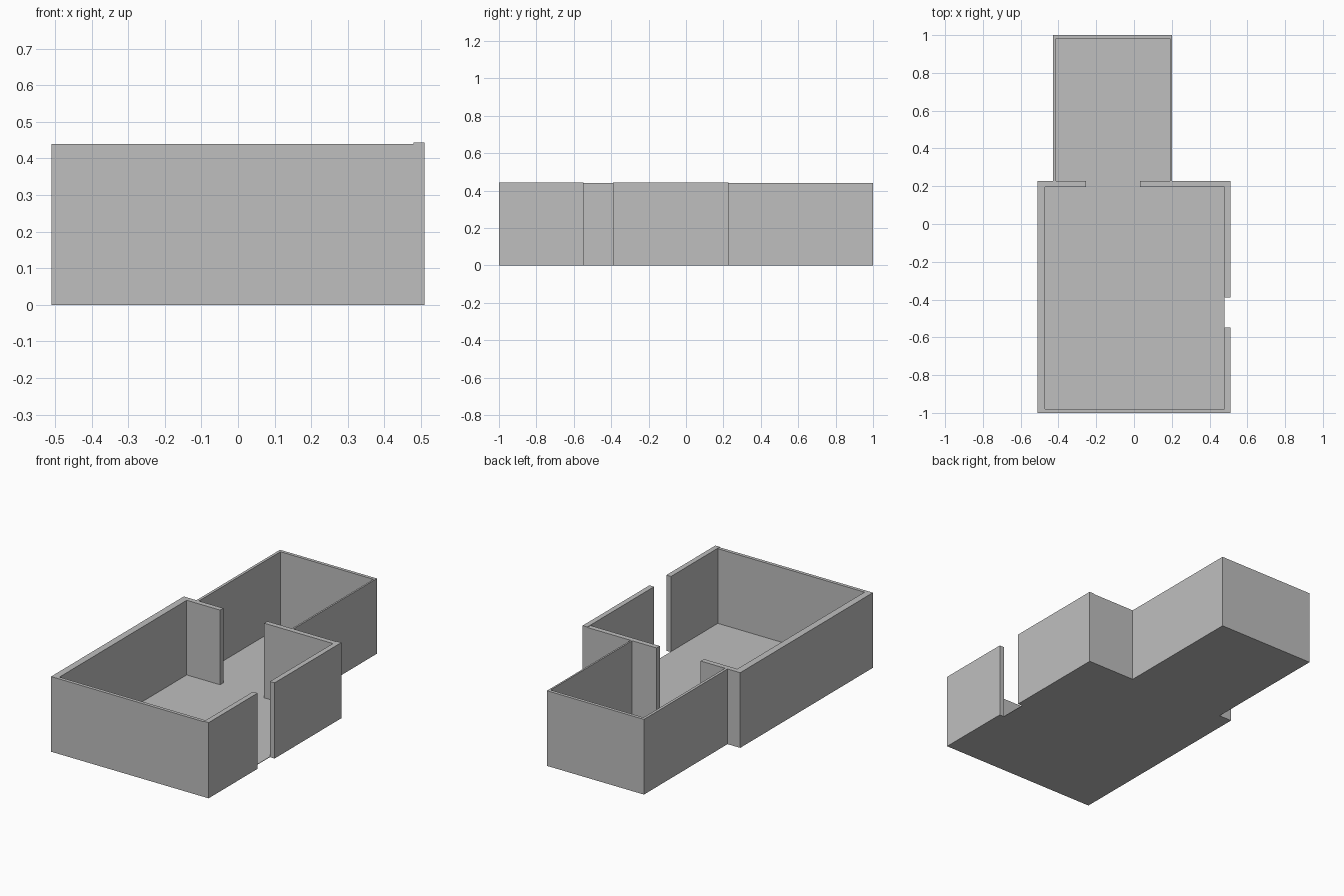
import bpy
import bmesh

cube = bpy.data.objects.get("Cube")
if cube:
    bpy.data.objects.remove(cube, do_unlink=True)

grey = bpy.data.materials.new("plain_grey")
grey.use_nodes = True
grey.diffuse_color = (0.52, 0.52, 0.52, 1)
grey.node_tree.nodes["Principled BSDF"].inputs["Base Color"].default_value = grey.diffuse_color


def extrude_plan(name, outline, height):
    """Raise a flat plan outline from the ground to the given height."""
    bm = bmesh.new()
    face = bm.faces.new([bm.verts.new((x, y, 0)) for x, y in outline])
    raised = bmesh.ops.extrude_face_region(bm, geom=[face], use_keep_orig=True)
    for v in raised["geom"]:
        if isinstance(v, bmesh.types.BMVert):
            v.co.z = height
    bmesh.ops.recalc_face_normals(bm, faces=bm.faces)
    mesh = bpy.data.meshes.new(name)
    bm.to_mesh(mesh)
    bm.free()
    mesh.materials.append(grey)
    obj = bpy.data.objects.new(name, mesh)
    bpy.context.collection.objects.link(obj)
    return obj


def wall(name, x0, x1, y0, y1, height=0.44):
    return extrude_plan(name, [(x0, y0), (x1, y0), (x1, y1), (x0, y1)], height)


# Key plan lines
OUT, IN_R, IN_L = 0.51, 0.48, -0.47        # main room sides
STEP_IN, STEP_OUT = 0.197, 0.227           # dividing wall
FRONT_IN, BACK_IN = -0.98, 0.981
GAP_R, GAP_L = -0.254, 0.032               # opening between rooms
SMALL = (-0.428, -0.412, 0.19, 0.2)        # small room side walls

# Main room
wall("front_wall", -OUT, IN_R, -1, FRONT_IN)
wall("main_right_wall", -OUT, IN_L, FRONT_IN, STEP_OUT)
wall("main_left_wall_front", IN_R, OUT, -1, -0.547, 0.443)
wall("main_left_wall_back", IN_R, OUT, -0.39, STEP_OUT, 0.443)
wall("dividing_wall_right", IN_L, GAP_R, STEP_IN, STEP_OUT)
wall("dividing_wall_left", GAP_L, IN_R, STEP_IN, STEP_OUT)

# Small back room
wall("small_right_wall", SMALL[0], SMALL[1], STEP_OUT, BACK_IN)
wall("small_left_wall", SMALL[2], SMALL[3], STEP_OUT, BACK_IN)
wall("back_wall", SMALL[0], SMALL[3], BACK_IN, 1)

# Thin floor through both rooms and the opening
extrude_plan("floor", [
    (IN_L, FRONT_IN), (IN_R, FRONT_IN), (IN_R, STEP_IN), (GAP_L, STEP_IN),
    (GAP_L, STEP_OUT), (SMALL[2], STEP_OUT), (SMALL[2], BACK_IN), (SMALL[1], BACK_IN),
    (SMALL[1], STEP_OUT), (GAP_R, STEP_OUT), (GAP_R, STEP_IN), (IN_L, STEP_IN),
], 0.003)
